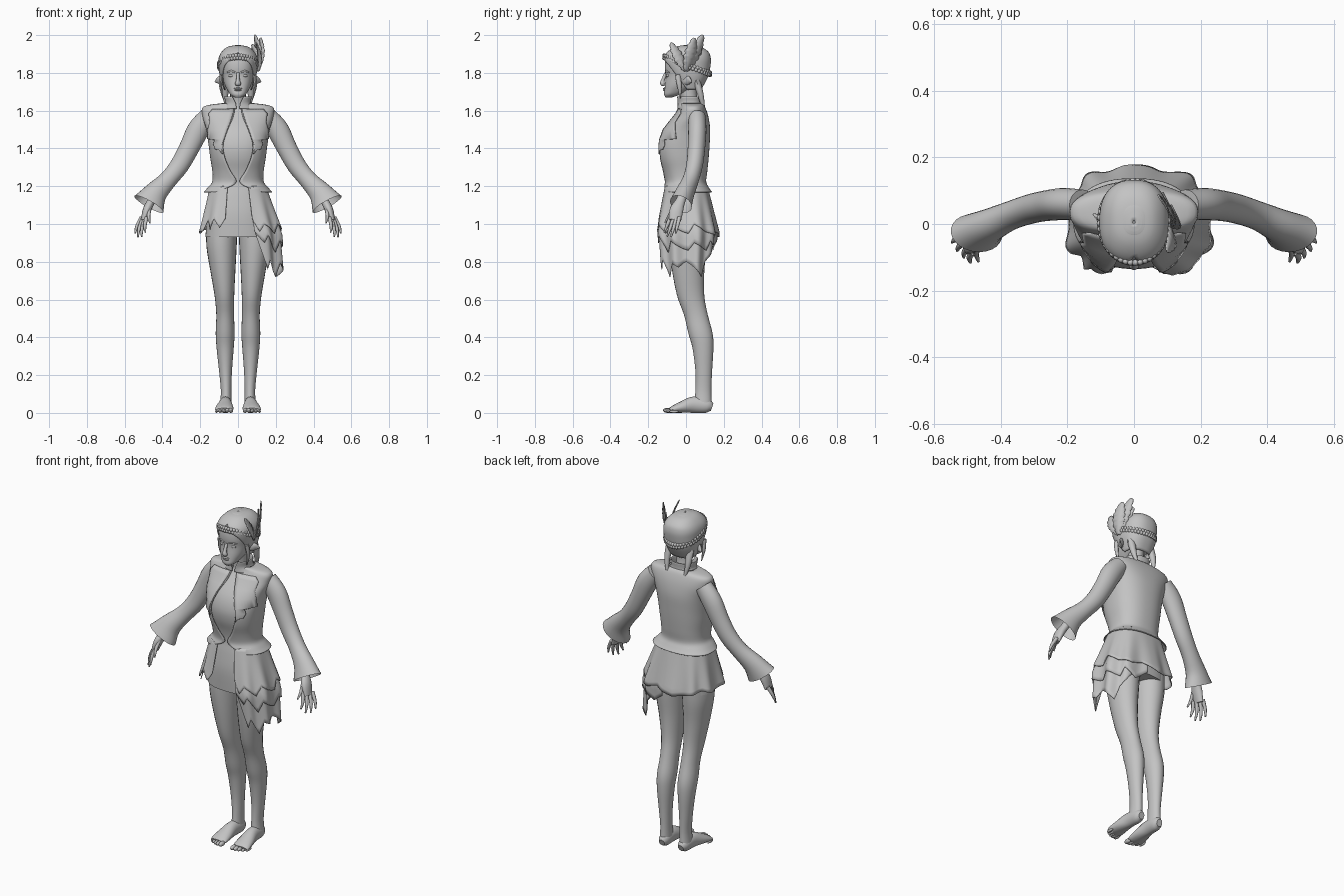
import bpy, bmesh, math
from mathutils import Vector

if "Cube" in bpy.data.objects:
    bpy.data.objects.remove(bpy.data.objects["Cube"], do_unlink=True)

# Single flat colour
grey = bpy.data.materials.new("neutral_grey")
grey.use_nodes = True
grey.diffuse_color = (0.55, 0.55, 0.55, 1)
grey.node_tree.nodes["Principled BSDF"].inputs["Base Color"].default_value = (0.55, 0.55, 0.55, 1)


def finish(name, bm, mirror=False, thick=0, angle=50):
    bmesh.ops.remove_doubles(bm, verts=bm.verts, dist=0.0002)
    bmesh.ops.recalc_face_normals(bm, faces=bm.faces)
    mesh = bpy.data.meshes.new(name)
    bm.to_mesh(mesh)
    bm.free()
    mesh.materials.append(grey)
    mesh.shade_smooth()
    mesh.set_sharp_from_angle(angle=math.radians(angle))
    obj = bpy.data.objects.new(name, mesh)
    bpy.context.collection.objects.link(obj)
    if thick:
        mod = obj.modifiers.new("thickness", 'SOLIDIFY')
        mod.thickness = thick
    if mirror:
        obj.modifiers.new("mirror", 'MIRROR')


def add_grid(bm, grid, closed=False, cap=False):
    rows = [[bm.verts.new(p) for p in row] for row in grid]
    for a, b in zip(rows, rows[1:]):
        n = len(a)
        for i in range(n if closed else n - 1):
            j = (i + 1) % n
            bm.faces.new((a[i], a[j], b[j], b[i]))
    if cap:
        bm.faces.new(rows[0])
        if cap != 'start':
            bm.faces.new(rows[-1])


def resample(rows, k=4):
    """Smooth curve through all columns of a table."""
    pad = [rows[0]] + list(rows) + [rows[-1]]
    out = []
    for i in range(len(rows) - 1):
        for s in range(k):
            t = s / k
            out.append([0.5 * (2 * b + (c - a) * t + (2 * a - 5 * b + 4 * c - d) * t * t
                               + (3 * b - a - 3 * c + d) * t ** 3)
                        for a, b, c, d in zip(*pad[i:i + 4])])
    return out + [list(rows[-1])]


def add_tube(bm, points, n=16, ref=(0, 1, 0), flat=False, cap=True):
    """Elliptical sections (x, y, z, a, b) along a path."""
    pts = resample(points)
    centres = [Vector(p[:3]) for p in pts]
    grid = []
    for i, p in enumerate(pts):
        t = centres[min(i + 1, len(pts) - 1)] - centres[max(i - 1, 0)]
        t = Vector((0, 0, -1)) if flat else t.normalized()
        u = t.cross(Vector(ref)).normalized()
        v = u.cross(t)
        grid.append([centres[i] + u * p[3] * math.cos(q) + v * p[4] * math.sin(q)
                     for q in (math.tau * j / n for j in range(n))])
    add_grid(bm, grid, True, cap)


def tube(name, points, mirror=False, **kw):
    bm = bmesh.new()
    add_tube(bm, points, **kw)
    finish(name, bm, mirror)


def add_ball(bm, centre, size, seg=12):
    made = bmesh.ops.create_uvsphere(bm, u_segments=seg, v_segments=seg // 2 + 2, radius=1)
    for v in made['verts']:
        v.co = Vector([c + s * k for c, s, k in zip(centre, size, v.co)])


def on_section(row, th, p=0.85, grow=0):
    """Point on a rounded-box section (z, half width, front y, back y)."""
    z, rx, front, back = row[:4]
    s, c = math.sin(th), math.cos(th)
    x = (rx + grow) * math.copysign(abs(s) ** p, s)
    y = (front + back) / 2 - ((back - front) / 2 + grow) * math.copysign(abs(c) ** p, c)
    return Vector((x, y, z))


def shell(name, rows, n=56, thick=0, closed=False):
    """Stacked sections, open at the front by the fifth column."""
    grid = []
    for row in resample(rows):
        w = max(row[4], 0) if len(row) > 4 else 0
        a = math.asin(min(1, (w / row[1]) ** (1 / 0.85)))
        grid.append([on_section(row, a + (math.tau - 2 * a) * i / n)
                     for i in range(n if closed else n + 1)])
    bm = bmesh.new()
    add_grid(bm, grid, closed, closed)
    finish(name, bm, thick=thick)


# Torso and short inner skirt
shell("torso", [(1.63, .09, -.02, .08), (1.60, .16, -.03, .10), (1.50, .16, -.105, .115),
                (1.42, .148, -.133, .112), (1.35, .138, -.13, .108), (1.28, .125, -.11, .10),
                (1.22, .125, -.10, .098), (1.15, .15, -.11, .115), (1.05, .165, -.12, .13),
                (.93, .172, -.115, .125)], closed=True)

# Fitted jacket with an open front and a flared hem
jacket = [(1.64, .08, -.03, .085, .012), (1.622, .182, -.03, .10, .015),
          (1.57, .188, -.06, .118, .025), (1.50, .168, -.12, .128, .055),
          (1.42, .156, -.152, .125, .08), (1.35, .147, -.148, .12, .07),
          (1.28, .136, -.125, .113, .04), (1.225, .136, -.112, .107, .008),
          (1.195, .158, -.118, .12, .05), (1.17, .182, -.118, .137, .12)]
shell("jacket", jacket, thick=.005)
shell("collar", [(1.61, .085, -.04, .085, .008), (1.64, .064, -.04, .078, .012),
                 (1.675, .068, -.046, .08, .03)], thick=.005)

# Ragged lapels lying on the jacket
dense = resample(jacket)


def lapel_row(z, inner, outer, n=8):
    i = next(k for k in range(1, len(dense)) if dense[k][0] <= z)
    a, b = dense[i - 1], dense[i]
    t = (z - a[0]) / (b[0] - a[0])
    row = [p + (q - p) * t for p, q in zip(a, b)]
    lo, hi = [math.asin(min(1, x / row[1]) ** (1 / 0.85)) for x in (inner, outer)]
    return [on_section(row, lo + (hi - lo) * k / n, grow=.008) for k in range(n + 1)]


bm = bmesh.new()
add_grid(bm, [lapel_row(*r) for r in [(1.61, .02, .13), (1.585, .025, .15), (1.54, .04, .145),
                                      (1.50, .056, .155), (1.45, .072, .156), (1.445, .074, .12),
                                      (1.42, .081, .125), (1.395, .081, .115), (1.39, .081, .095),
                                      (1.37, .077, .08)]])
finish("lapel", bm, True, .004)


# Layered ragged skirt, fuller on the left
def hem_height(hem, d):
    for (a, za), (b, zb) in zip(hem, hem[1:]):
        if a <= d <= b:
            return za + (zb - za) * (d - a) / (b - a)


def skirt(name, hem, scale=1.0, top=1.2, m=12):
    start, end = hem[0][0], hem[-1][0]
    n = (end - start) // 2
    grid = []
    for k in range(m + 1):
        row = []
        for i in range(n + 1):
            d = start + (end - start) * i / n
            z = top + (hem_height(hem, d) - top) * k / m
            th, f = math.radians(d), (1.2 - z) / .25
            near, far = min(f, 1), max(f - 1, 0)
            wave = scale * (1 + .045 * near * math.cos(10 * th))
            fuller = .035 * near if d < 180 else 0
            rx = (.15 + .056 * near + .024 * far + fuller) * wave
            ry = (.115 + .057 * near - .02 * far) * wave
            row.append(on_section((z, rx, -ry, ry), th, .78))
        grid.append(row)
    bm = bmesh.new()
    add_grid(bm, grid)
    finish(name, bm, thick=.004)


skirt("skirt_upper_layer", [(16, 1.03), (24, .96), (32, 1.0), (42, .98), (54, .95), (66, 1.0),
                            (92, .95), (100, 1.0), (124, .96), (150, .94), (166, .96), (184, .93),
                            (210, .95), (240, .97), (262, .95), (280, .96), (296, .96), (304, 1.02),
                            (318, .97), (324, 1.03), (336, .98), (344, 1.03)])
skirt("skirt_middle_layer", [(18, .96), (30, .9), (36, .94), (56, .85), (66, .91), (92, .86),
                             (100, .9), (130, .86), (138, .91), (158, .86), (174, .91)], .96)
skirt("skirt_lower_layer", [(20, .95), (26, .87), (34, .76), (40, .81), (56, .72), (66, .79),
                            (80, .77), (90, .8), (122, .72), (130, .8), (144, .84), (156, .9)],
      .92, 1.1)

# Legs, feet and toes
tube("leg", [(.085, .01, .98, .082, .105), (.087, .01, .88, .08, .10), (.08, .012, .75, .066, .085),
             (.072, .025, .62, .052, .072), (.068, .052, .52, .047, .063),
             (.068, .077, .42, .05, .064), (.068, .09, .34, .045, .055),
             (.066, .094, .22, .034, .044), (.063, .092, .12, .028, .042),
             (.064, .09, .05, .03, .046)], True, flat=True, n=24)
bm = bmesh.new()
add_tube(bm, [(.062, .138, .03, .018, .02), (.063, .11, .038, .031, .038), (.066, .04, .043, .034, .043),
              (.07, -.02, .031, .045, .031), (.073, -.065, .02, .049, .02),
              (.074, -.085, .014, .044, .012)], ref=(0, 0, 1))
for i in range(5):
    r = .016 - .0018 * i
    add_ball(bm, (.038 + .019 * i, -.096 + .002 * i * i, r * .85), (r * .8, .026, r * .85))
finish("foot", bm, True)

# Sleeves with open flared cuffs
tube("sleeve", [(.155, .058, 1.57, .05, .045), (.21, .06, 1.50, .058, .048),
                (.26, .055, 1.40, .053, .046), (.31, .045, 1.31, .05, .044),
                (.37, .025, 1.235, .048, .043), (.435, -.005, 1.165, .062, .05),
                (.472, -.027, 1.105, .088, .06)], True, n=24, cap='start')

# Hands
bm = bmesh.new()
add_tube(bm, [(.435, -.01, 1.17, .022, .025), (.46, -.03, 1.12, .021, .026),
              (.482, -.05, 1.075, .022, .036), (.5, -.058, 1.02, .014, .032)])
fingers = [((.484, -.083, 1.035), (.49, -.115, .955)), ((.493, -.066, 1.03), (.51, -.1, .932)),
           ((.503, -.05, 1.03), (.53, -.08, .93)), ((.51, -.035, 1.035), (.545, -.055, .95)),
           ((.468, -.06, 1.09), (.466, -.112, 1.005))]
for base, tip in fingers:
    mid = Vector(base).lerp(Vector(tip), .55) + Vector((.006, 0, 0))
    add_tube(bm, [(*base, .011, .011), (*mid, .009, .009), (*tip, .004, .004)], n=8)
finish("hand", bm, True)

# Neck and head
tube("neck", [(0, .03, 1.58, .065, .055), (0, .022, 1.64, .044, .044), (0, .014, 1.69, .042, .044),
              (0, .012, 1.75, .045, .05)], flat=True)
shell("head", [(1.67, .018, -.108, -.075), (1.685, .04, -.116, -.03), (1.71, .057, -.114, .02),
               (1.74, .072, -.111, .07), (1.785, .083, -.107, .105), (1.83, .091, -.112, .12),
               (1.88, .093, -.105, .122), (1.92, .076, -.07, .105), (1.945, .03, -.03, .05)],
      closed=True)

# Face features
bm = bmesh.new()
add_tube(bm, [(0, -.106, 1.80, .008, .008), (0, -.122, 1.762, .01, .01),
              (0, -.124, 1.743, .016, .013), (0, -.112, 1.734, .01, .005)], n=10)
add_ball(bm, (0, -.114, 1.717), (.022, .008, .005))
add_ball(bm, (0, -.114, 1.709), (.018, .008, .005))
finish("nose_and_lips", bm)
bm = bmesh.new()
add_ball(bm, (.034, -.093, 1.786), (.017, .012, .009))
add_tube(bm, [(.014, -.108, 1.803, .004, .004), (.036, -.104, 1.81, .004, .005),
              (.058, -.088, 1.803, .002, .003)], n=8, ref=(0, 0, 1))
finish("eye_and_brow", bm, True)
tube("ear", [(.08, -.005, 1.76, .024, .012), (.1, .015, 1.76, .022, .01),
             (.122, .03, 1.752, .003, .003)], True, n=10)

# Hair cap, hanging locks and braided band
shell("hair_cap", [(1.71, .074, -.03, .08, .072), (1.78, .096, -.085, .117, .082),
                   (1.84, .103, -.115, .13, .07), (1.88, .102, -.118, .131, .03),
                   (1.912, .086, -.098, .118, 0), (1.938, .054, -.055, .078, 0),
                   (1.948, .004, 0, .01, 0)], thick=.004)
bm = bmesh.new()
add_tube(bm, [(.065, .055, 1.76, .024, .02), (.068, .078, 1.68, .016, .016),
              (.05, .1, 1.58, .002, .003)], n=8)
add_tube(bm, [(.088, -.045, 1.79, .009, .014), (.092, -.035, 1.73, .008, .012),
              (.08, -.03, 1.665, .002, .002)], n=8)
finish("hair_lock", bm, True)
bm = bmesh.new()
for i in range(44):
    a = math.tau * i / 44
    for row in (-1, 1):
        b = a + row * math.tau / 176
        add_ball(bm, (.102 * math.sin(b), .006 - .122 * math.cos(b),
                      1.84 + .045 * math.cos(b) + row * .007), (.01, .01, .011), 8)
finish("braided_band", bm)

# Broad feathers on the left of the head
bm = bmesh.new()
base = Vector((.108, .0, 1.81))
for tip, width in (((.09, .09, 2.0), .036), ((.12, .045, 1.985), .036),
                   ((.075, .085, 1.95), .03), ((.1, -.08, 1.96), .03)):
    shaft = Vector(tip) - base
    side = shaft.cross(Vector((1, .5, 0))).normalized()
    grid = []
    for k in range(19):
        t = k / 18
        w = width * math.sin(math.pi * (.06 + .9 * t)) ** .7 * (1 if k % 3 else .8)
        mid = base + shaft * t + Vector((.012 * math.sin(math.pi * t), 0, 0))
        grid.append([mid - side * w, mid, mid + side * w])
    add_grid(bm, grid)
finish("feather", bm, thick=.004)
